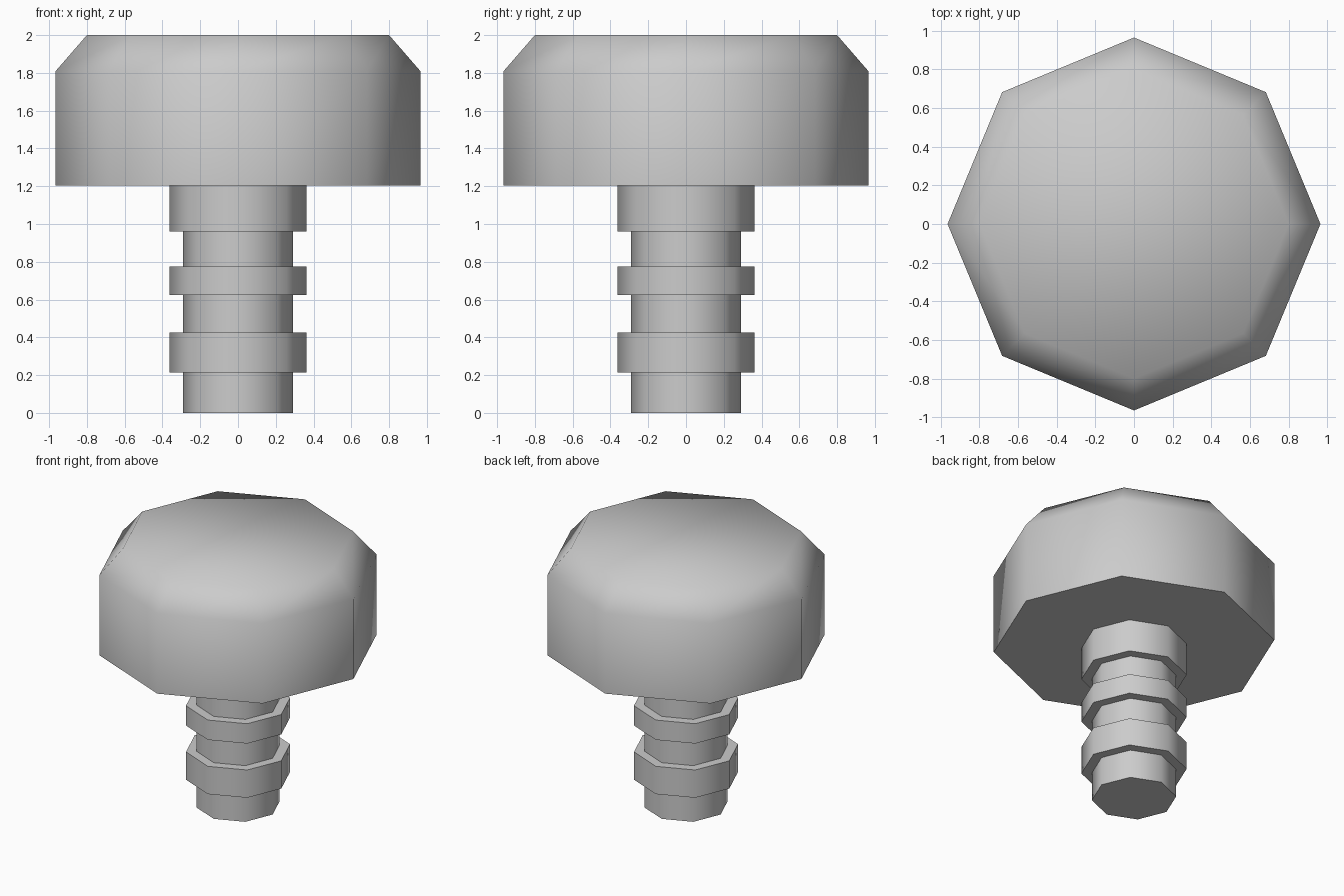
import bpy, bmesh, math

cube = bpy.data.objects.get("Cube")
if cube:
    bpy.data.objects.remove(cube, do_unlink=True)

SIDES = 8

# One plain grey material
grey = bpy.data.materials.new("plain_grey")
grey.use_nodes = True
colour = (0.6, 0.6, 0.6, 1)
grey.diffuse_color = colour
grey.node_tree.nodes["Principled BSDF"].inputs["Base Color"].default_value = colour


def turned(name, profile):
    """Turn a (radius, height) profile, listed bottom to top, into a capped eight-sided solid."""
    bm = bmesh.new()
    rings = []
    for r, z in profile:
        angles = [math.tau * i / SIDES for i in range(SIDES)]
        rings.append([bm.verts.new((r * math.cos(a), r * math.sin(a), z)) for a in angles])
    for low, high in zip(rings, rings[1:]):
        for i in range(SIDES):
            j = (i + 1) % SIDES
            bm.faces.new((low[i], low[j], high[j], high[i]))
    bm.faces.new(rings[0][::-1])
    bm.faces.new(rings[-1])
    mesh = bpy.data.meshes.new(name)
    bm.to_mesh(mesh)
    bm.free()
    mesh.materials.append(grey)
    obj = bpy.data.objects.new(name, mesh)
    bpy.context.collection.objects.link(obj)
    bpy.ops.object.select_all(action="DESELECT")
    obj.select_set(True)
    bpy.context.view_layer.objects.active = obj
    bpy.ops.object.shade_smooth_by_angle(angle=math.radians(60))
    return obj


# Wide head with a bevelled top edge
turned("head", [(0.965, 1.205), (0.965, 1.81), (0.80, 2.0)])

# Stem with alternating narrow and wide bands
NARROW, WIDE = 0.29, 0.362
heights = [0, 0.215, 0.425, 0.625, 0.775, 0.96, 1.21]
profile = []
for k, (z0, z1) in enumerate(zip(heights, heights[1:])):
    r = WIDE if k % 2 else NARROW
    profile += [(r, z0), (r, z1)]
turned("ribbed_stem", profile)
